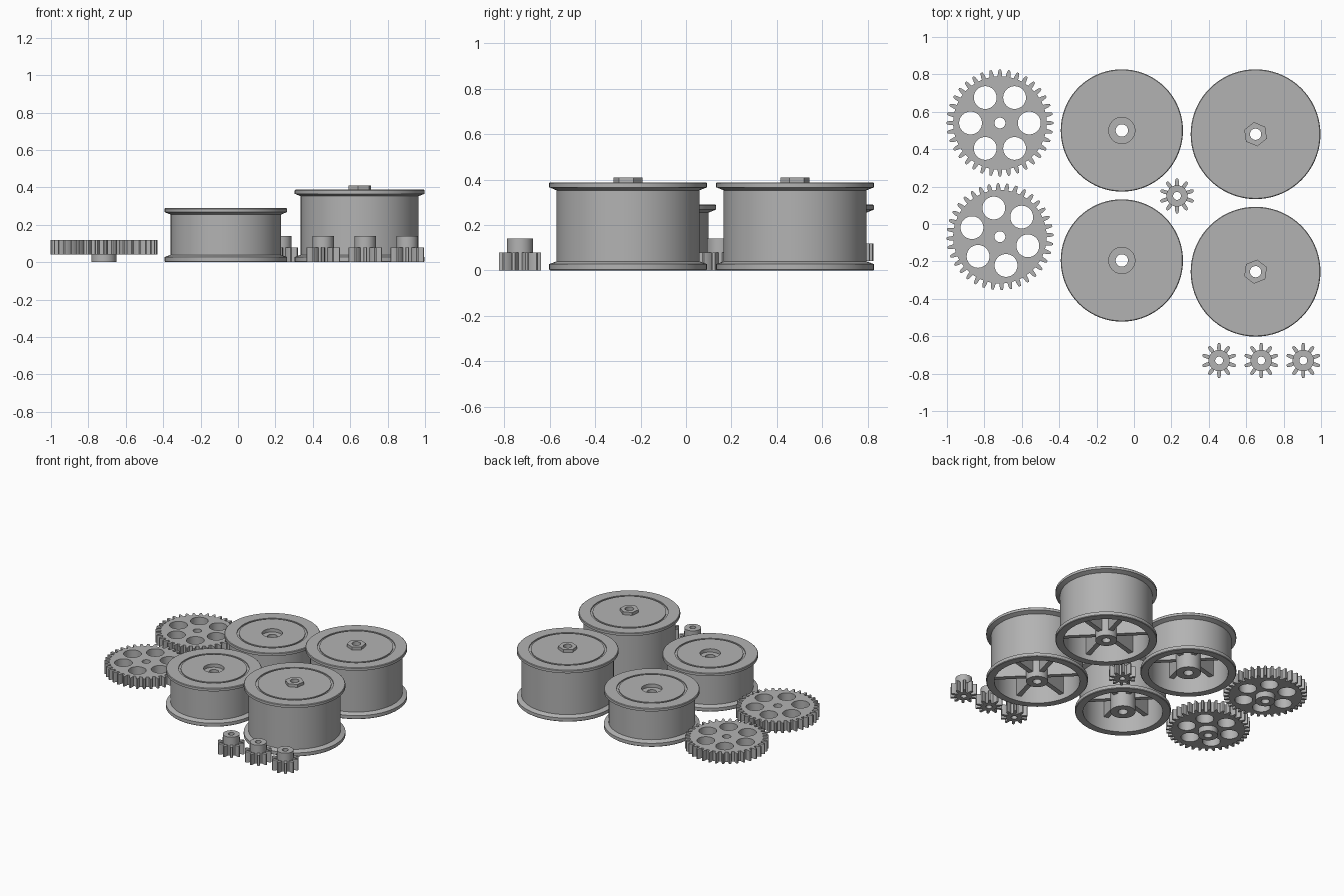
import bpy, bmesh
from math import cos, sin, pi, tau, radians
from mathutils import Matrix

if "Cube" in bpy.data.objects:
    bpy.data.objects.remove(bpy.data.objects["Cube"])

GREY = (0.45, 0.45, 0.45, 1)
mat = bpy.data.materials.new("plain grey")
mat.use_nodes = True
mat.diffuse_color = GREY
mat.node_tree.nodes["Principled BSDF"].inputs["Base Color"].default_value = GREY


def finish(obj):
    """Apply the material and smooth shading with sharp edges."""
    obj.data.materials.clear()
    obj.data.materials.append(mat)
    bpy.ops.object.select_all(action='DESELECT')
    obj.select_set(True)
    bpy.context.view_layer.objects.active = obj
    bpy.ops.object.shade_smooth_by_angle(angle=radians(30))
    return obj


def mesh_object(name, bm, loc):
    bmesh.ops.recalc_face_normals(bm, faces=bm.faces)
    mesh = bpy.data.meshes.new(name)
    bm.to_mesh(mesh)
    bm.free()
    obj = bpy.data.objects.new(name, mesh)
    bpy.context.collection.objects.link(obj)
    obj.location = loc
    return finish(obj)


def lathe(name, profile, loc, steps=72):
    """Spin a closed (radius, height) profile around the vertical axis."""
    bm = bmesh.new()
    vs = [bm.verts.new((r, 0, z)) for r, z in profile]
    es = [bm.edges.new((a, b)) for a, b in zip(vs, vs[1:] + vs[:1])]
    bmesh.ops.spin(bm, geom=vs + es, cent=(0, 0, 0), axis=(0, 0, 1),
                   angle=tau, steps=steps, use_merge=True)
    bmesh.ops.remove_doubles(bm, verts=bm.verts, dist=1e-5)
    return mesh_object(name, bm, loc)


def circle(r, n=40, dist=0, ang=0, turn=0):
    cx, cy = dist * cos(ang), dist * sin(ang)
    return [(cx + r * cos(turn + tau * i / n), cy + r * sin(turn + tau * i / n))
            for i in range(n)]


def plate(name, outlines, z0, z1, loc):
    """Extrude an outline with holes between two heights."""
    cu = bpy.data.curves.new(name, 'CURVE')
    cu.dimensions = '2D'
    cu.fill_mode = 'BOTH'
    cu.extrude = (z1 - z0) / 2
    for pts in outlines:
        s = cu.splines.new('POLY')
        s.points.add(len(pts) - 1)
        for p, (x, y) in zip(s.points, pts):
            p.co = (x, y, 0, 1)
        s.use_cyclic_u = True
    tmp = bpy.data.objects.new(name, cu)
    bpy.context.collection.objects.link(tmp)
    bpy.context.view_layer.update()
    mesh = bpy.data.meshes.new_from_object(
        tmp.evaluated_get(bpy.context.evaluated_depsgraph_get()))
    bpy.data.objects.remove(tmp)
    bm = bmesh.new()
    bm.from_mesh(mesh)
    bpy.data.meshes.remove(mesh)
    bmesh.ops.remove_doubles(bm, verts=bm.verts, dist=1e-5)
    return mesh_object(name, bm, (loc[0], loc[1], (z0 + z1) / 2))


def teeth(n, root, tip, turn=0):
    """Gear outline; each tooth is a rounded taper."""
    shape = ((-.27, 0), (-.25, .3), (-.19, .7), (-.1, 1),
             (.1, 1), (.19, .7), (.25, .3), (.27, 0))
    return [((root + (tip - root) * h) * cos(turn + tau * (i + a) / n),
             (root + (tip - root) * h) * sin(turn + tau * (i + a) / n))
            for i in range(n) for a, h in shape]


def spokes(name, count, r0, r1, z0, z1, width, turn, loc):
    bm = bmesh.new()
    for i in range(count):
        m = (Matrix.Rotation(turn + tau * i / count, 4, 'Z')
             @ Matrix.Translation(((r0 + r1) / 2, 0, (z0 + z1) / 2))
             @ Matrix.Diagonal((r1 - r0, width, z1 - z0, 1)))
        bmesh.ops.create_cube(bm, size=1, matrix=m)
    return mesh_object(name, bm, loc)


def wheel(name, loc, r, h, groove, hub, hole, recess, spoke_z, turn):
    """Hollow drum with two flanges, a grooved face and a hub."""
    body, inner, under = r - .032, r - .055, h - .035
    face = [(hole, h)]
    if recess:
        face = [(hole, h - recess), (.07, h - recess), (.07, h)]
    profile = face + [
        (groove, h), (groove, h - .008), (groove + .014, h - .008), (groove + .014, h),
        (r - .004, h), (r, h - .004), (r, h - .022), (body, h - .035),
        (body, .04), (r, .028), (r, .004), (r - .004, 0),
        (inner, 0), (inner, under), (hub, under), (hub, 0), (hole, 0)]
    lathe(name, profile, loc)
    spokes(name + "_spokes", 6, hub - .005, inner + .005, spoke_z, under + .005,
           .035, turn, loc)


# Wide wheels with a hexagonal boss
for label, y, turn in (("back", .48, 38), ("front", -.255, 22)):
    loc = (.65, y, 0)
    wheel("wide_wheel_" + label, loc, .347, .388, .251, .075, .03, 0, .04, radians(15))
    plate("wide_wheel_boss_" + label,
          [circle(.065, 6, turn=radians(turn)), circle(.03)], .388, .41, loc)

# Narrow wheels with a recessed centre
for label, y in (("back", .5), ("front", -.195)):
    wheel("narrow_wheel_" + label, (-.065, y, 0), .327, .29, .226, .085, .033, .025,
          .1, radians(15))

# Large gears with six round openings and a lower hub
for label, y, turn in (("back", .54, 0), ("front", -.068, 42)):
    loc = (-.717, y, 0)
    holes = [circle(.061, 40, .157, radians(turn) + tau * i / 6) for i in range(6)]
    plate("large_gear_" + label,
          [teeth(36, .25, .286, radians(turn)), circle(.029)] + holes, .042, .118, loc)
    plate("large_gear_hub_" + label, [circle(.067), circle(.029)], 0, .043, loc)

# Small pinions with an upper collar
for i, (x, y) in enumerate(((.455, -.73), (.68, -.73), (.905, -.73), (.23, .15))):
    plate(f"pinion_{i + 1}", [teeth(10, .054, .093, pi / 10), circle(.021)], 0, .08, (x, y))
    plate(f"pinion_collar_{i + 1}", [circle(.057), circle(.021)], .078, .14, (x, y))
